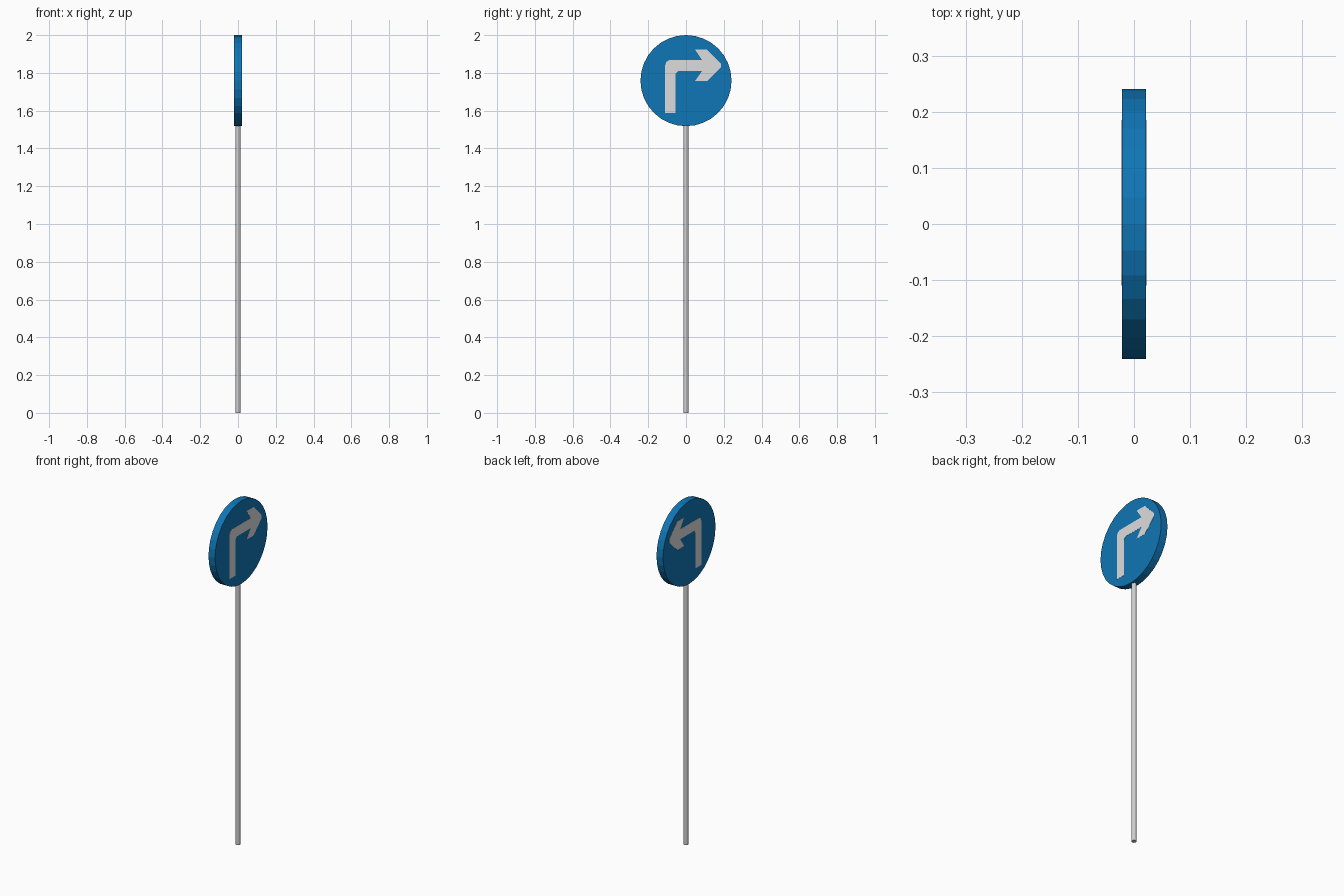
import bpy, bmesh, math
from mathutils import Matrix

if "Cube" in bpy.data.objects:
    bpy.data.objects.remove(bpy.data.objects["Cube"])

R, CZ, HALF = 0.241, 1.759, 0.021   # disc radius, centre height, half thickness


def material(name, rgb):
    m = bpy.data.materials.new(name)
    m.diffuse_color = (*rgb, 1.0)
    m.use_nodes = True
    m.node_tree.nodes["Principled BSDF"].inputs["Base Color"].default_value = m.diffuse_color
    return m


def finish(name, bm, mat):
    bmesh.ops.recalc_face_normals(bm, faces=bm.faces)
    me = bpy.data.meshes.new(name)
    bm.to_mesh(me)
    bm.free()
    me.materials.append(mat)
    ob = bpy.data.objects.new(name, me)
    bpy.context.collection.objects.link(ob)
    return ob


def extruded(name, profile, x0, x1, mat):
    """Extrude a (y, z) outline along x from x0 to x1."""
    bm = bmesh.new()
    face = bm.faces.new([bm.verts.new((x0, y, z)) for y, z in profile])
    top = bmesh.ops.extrude_face_region(bm, geom=[face])["geom"]
    verts = [v for v in top if isinstance(v, bmesh.types.BMVert)]
    bmesh.ops.translate(bm, verts=verts, vec=(x1 - x0, 0, 0))
    return finish(name, bm, mat)


blue = material("sign blue", (0.005, 0.18, 0.46))
white = material("arrow white", (0.72, 0.72, 0.72))
grey = material("pole grey", (0.62, 0.62, 0.62))

# Pole
bm = bmesh.new()
top = CZ - R + 0.008
bmesh.ops.create_cone(bm, cap_ends=True, segments=12, radius1=0.014, radius2=0.014,
                      depth=top, matrix=Matrix.Translation((0, 0, top / 2)))
pole = finish("pole", bm, grey)
bpy.context.view_layer.objects.active = pole
pole.select_set(True)
bpy.ops.object.shade_smooth_by_angle(angle=math.radians(40))

# Round sign plate
circle = [(R * math.cos(i * math.tau / 32), CZ + R * math.sin(i * math.tau / 32))
          for i in range(32)]
extruded("sign_disc", circle, -HALF, HALF, blue)

# Turn arrow on both faces, pointing to +y
arrow = [(-0.11, 1.587), (-0.055, 1.587), (-0.055, 1.795), (-0.042, 1.81),
         (0.085, 1.81), (0.048, 1.757), (0.112, 1.757), (0.185, 1.829),
         (0.185, 1.848), (0.112, 1.923), (0.048, 1.923), (0.085, 1.868),
         (-0.088, 1.868), (-0.104, 1.858), (-0.11, 1.842)]
for side, label in ((1, "right"), (-1, "left")):
    extruded("arrow_" + label, arrow, side * (HALF - 0.001), side * (HALF + 0.001), white)
